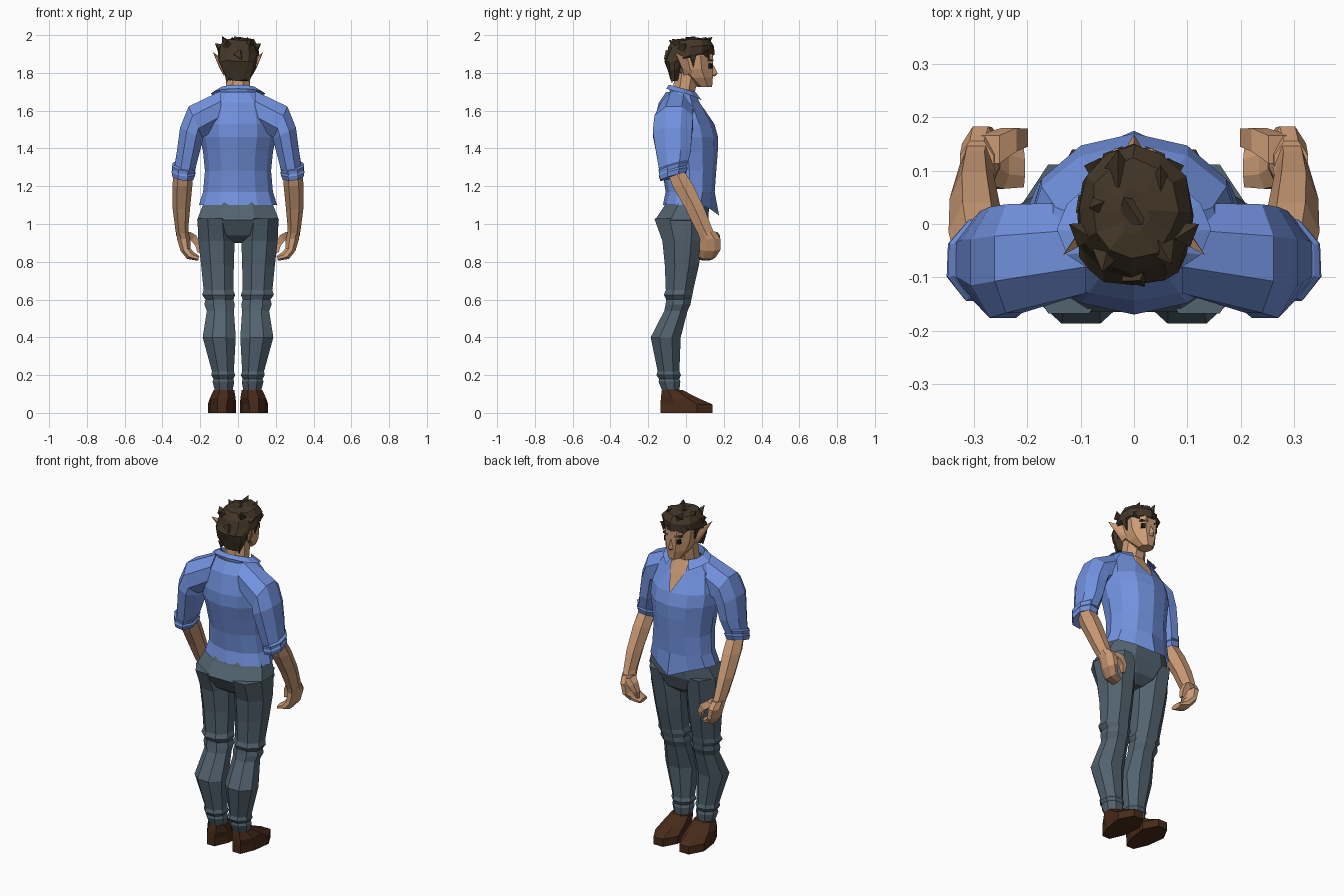
import bpy, bmesh, math, random
from mathutils import Vector, Matrix, Euler

random.seed(4)


def material(name, rgb):
    m = bpy.data.materials.new(name)
    m.diffuse_color = (*rgb, 1)
    return m


SHIRT = material("blue_cloth", (0.17, 0.29, 0.74))
SKIN = material("skin", (0.60, 0.33, 0.18))
DENIM = material("grey_cloth", (0.085, 0.125, 0.16))
LEATHER = material("leather", (0.065, 0.024, 0.010))
HAIR = material("hair", (0.055, 0.037, 0.020))
DARK = material("eye_dark", (0.012, 0.010, 0.010))


def finish(name, bm, mat, mirror=False):
    bmesh.ops.recalc_face_normals(bm, faces=bm.faces)
    me = bpy.data.meshes.new(name)
    bm.to_mesh(me)
    bm.free()
    me.materials.append(mat)
    ob = bpy.data.objects.new(name, me)
    bpy.context.collection.objects.link(ob)
    if mirror:
        ob.modifiers.new("mirror", 'MIRROR').use_mirror_merge = False
    return ob


def box(z, x0, x1, y0, y1):
    """Ring filling a rectangle at height z."""
    return ((x0 + x1) / 2, (y0 + y1) / 2, z, (x1 - x0) / 2, (y1 - y0) / 2)


def mid(z, w, y0, y1):
    return box(z, -w, w, y0, y1)


def loft(name, rings, mat, n=8, caps=(True, True), mirror=False, edit=None):
    """Skin rings (x, y, z, rx, ry, tilt outward, tilt forward) of n sides."""
    bm = bmesh.new()
    phase, k = (0.5, 1 / math.cos(math.pi / n)) if n in (4, 8) else (0, 1)
    rows = []
    for x, y, z, rx, ry, *tilt in rings:
        ty, tx = (list(tilt) + [0, 0])[:2]
        rot = Euler((math.radians(tx), -math.radians(ty), 0)).to_matrix()
        row = []
        for i in range(n):
            a = 2 * math.pi * (i + phase) / n
            p = rot @ Vector((rx * k * math.cos(a), ry * k * math.sin(a), 0))
            row.append(bm.verts.new(p + Vector((x, y, z))))
        rows.append(row)
    for a, b in zip(rows, rows[1:]):
        for i in range(n):
            j = (i + 1) % n
            bm.faces.new((a[i], a[j], b[j], b[i]))
    if caps[0]:
        bm.faces.new(rows[0])
    if caps[1]:
        bm.faces.new(rows[-1])
    if edit:
        edit(bm, rows)
    return finish(name, bm, mat, mirror)


def hull(name, pts, mat, mirror=False):
    bm = bmesh.new()
    for p in pts:
        bm.verts.new(p)
    bmesh.ops.convex_hull(bm, input=bm.verts)
    return finish(name, bm, mat, mirror)


# shirt body: pointed front hem and V neck
def shirt_edit(bm, rows):
    for v, dz in zip((rows[0][3], rows[0][2], rows[0][4]), (-0.055, -0.02, -0.02)):
        v.co.z += dz
    rows[0][3].co.y += 0.03
    for row, x in ((rows[-1], 0.055), (rows[-2], 0.05)):
        row[2].co.x, row[4].co.x = x, -x
    bmesh.ops.delete(bm, geom=[rows[-1][3], rows[-2][3]], context='VERTS')
    for i in (2, 4):
        bm.faces.new((rows[-3][3], rows[-3][i], rows[-2][i]))


loft("shirt_body", [
    mid(1.10, 0.207, -0.122, 0.145), mid(1.17, 0.185, -0.108, 0.152),
    mid(1.28, 0.175, -0.125, 0.16), mid(1.38, 0.185, -0.15, 0.168),
    mid(1.46, 0.20, -0.17, 0.17), mid(1.53, 0.20, -0.17, 0.15),
    mid(1.64, 0.17, -0.145, 0.09), mid(1.70, 0.12, -0.105, 0.055)],
    SHIRT, 12, (False, False), edit=shirt_edit)


# collar: folded band, open at the front and sloping forward
def collar_edit(bm, rows):
    for v in bm.verts:
        v.co.z -= 0.27 * (v.co.y + 0.1)
    for i in (2, 4):
        rows[-1][i].co.z -= 0.015
        rows[-1][i].co.y += 0.012
    bmesh.ops.delete(bm, geom=[r[3] for r in rows], context='VERTS')


loft("collar", [mid(1.695, 0.095, -0.085, 0.06), mid(1.74, 0.10, -0.09, 0.06),
                mid(1.715, 0.145, -0.105, 0.085)],
     SHIRT, 12, (False, False), edit=collar_edit)

# sleeves run from the neck over the shoulder to the elbow
loft("sleeves", [
    (0.09, -0.045, 1.61, 0.095, 0.085, 90), (0.225, -0.065, 1.54, 0.09, 0.102, 66),
    (0.246, -0.072, 1.48, 0.068, 0.104, 27), (0.263, -0.067, 1.385, 0.06, 0.092, 6),
    (0.283, -0.067, 1.29, 0.055, 0.075, 0, 14)], SHIRT, mirror=True)
loft("sleeve_cuffs", [
    (0.284, -0.068, 1.315, 0.054, 0.074, 5, 16), (0.286, -0.068, 1.305, 0.063, 0.08, 8, 16),
    (0.288, -0.069, 1.285, 0.058, 0.074, 8, 16), (0.288, -0.068, 1.275, 0.063, 0.078, 8, 16),
    (0.291, -0.068, 1.25, 0.056, 0.07, 8, 16)], SHIRT, mirror=True)

# forearms, hands and thumbs
loft("forearms", [
    (0.29, -0.05, 1.27, 0.05, 0.055), (0.295, -0.015, 1.20, 0.053, 0.064),
    (0.30, 0.048, 1.08, 0.046, 0.058), (0.298, 0.092, 0.98, 0.035, 0.052),
    (0.293, 0.112, 0.94, 0.034, 0.05)], SKIN, 6, mirror=True)
loft("hands", [
    (0.295, 0.108, 0.96, 0.032, 0.048), (0.288, 0.128, 0.92, 0.035, 0.055),
    (0.278, 0.127, 0.865, 0.027, 0.055, -15), (0.252, 0.112, 0.833, 0.025, 0.046, -45),
    (0.208, 0.105, 0.818, 0.013, 0.036, -75)], SKIN, 8, mirror=True)
loft("thumbs", [
    (0.275, 0.14, 0.95, 0.024, 0.026, -20), (0.235, 0.158, 0.925, 0.02, 0.022, -45),
    (0.213, 0.162, 0.89, 0.014, 0.017, -10), (0.207, 0.155, 0.85, 0.008, 0.009)],
    SKIN, 4, mirror=True)

# trousers: hips, then legs with creases at knee and ankle
loft("trouser_hips", [
    mid(1.14, 0.17, -0.095, 0.115), mid(1.09, 0.19, -0.118, 0.122),
    mid(1.02, 0.217, -0.165, 0.118), mid(0.94, 0.14, -0.12, 0.09),
    mid(0.90, 0.05, -0.06, 0.04)], DENIM)
loft("trouser_legs", [
    box(1.03, 0.03, 0.215, -0.168, 0.112), box(0.91, 0.018, 0.21, -0.125, 0.09),
    box(0.78, 0.022, 0.195, -0.112, 0.068), box(0.65, 0.025, 0.182, -0.107, 0.038),
    box(0.625, 0.015, 0.19, -0.117, 0.034), box(0.60, 0.025, 0.172, -0.105, 0.028),
    box(0.575, 0.017, 0.178, -0.108, 0.024), box(0.54, 0.022, 0.165, -0.115, 0.008),
    box(0.40, 0.012, 0.187, -0.187, -0.028), box(0.22, 0.022, 0.138, -0.15, -0.035),
    box(0.20, 0.015, 0.142, -0.157, -0.027), box(0.18, 0.025, 0.13, -0.142, -0.035),
    box(0.165, 0.02, 0.135, -0.145, -0.03), box(0.11, 0.03, 0.12, -0.123, -0.036)],
    DENIM, mirror=True)


# shoes: flat sole, sloping instep, blunt toe
def shoe_edit(bm, rows):
    for row in rows[:2]:
        for v in row:
            if v.co.y < -0.05:
                v.co.x = 0.083 + (v.co.x - 0.083) * 0.8


loft("shoes", [
    box(0.0, 0.01, 0.16, -0.135, 0.14), box(0.045, 0.01, 0.16, -0.135, 0.14),
    box(0.08, 0.013, 0.148, -0.133, 0.06), box(0.122, 0.02, 0.128, -0.128, -0.02)],
    LEATHER, mirror=True, edit=shoe_edit)

# neck and the chest seen inside the V
loft("neck_and_chest", [
    mid(1.50, 0.13, -0.08, 0.135), mid(1.62, 0.11, -0.08, 0.08),
    mid(1.69, 0.065, -0.07, 0.045), mid(1.80, 0.06, -0.06, 0.07)], SKIN)

# head, nose, ears and eyes
loft("head", [
    mid(1.725, 0.036, 0.06, 0.138), mid(1.775, 0.066, -0.01, 0.142),
    mid(1.82, 0.08, -0.06, 0.142), mid(1.89, 0.088, -0.08, 0.142),
    mid(1.95, 0.07, -0.06, 0.115)], SKIN)
hull("nose", [(0, 0.168, 1.797), (0.018, 0.138, 1.785), (-0.018, 0.138, 1.785),
              (0, 0.138, 1.855), (0, 0.15, 1.78)], SKIN)
hull("ears", [(0.078, 0.02, 1.87), (0.075, -0.01, 1.785), (0.075, 0.03, 1.80),
              (0.133, -0.058, 1.91), (0.10, -0.022, 1.83), (0.08, -0.03, 1.85)], SKIN, True)
hull("eyes", [(x, y, z) for x in (0.033, 0.052) for y in (0.11, 0.141 - (x - 0.033) * 0.5)
              for z in (1.822, 1.85)], DARK, True)
hull("eyebrows", [(x, y, z) for x in (0.022, 0.058) for y in (0.11, 0.146 - (x - 0.022) * 0.4)
                  for z in (1.862, 1.872)], HAIR, True)


# hair cap with slight irregularity
def rough(bm, rows):
    for v in bm.verts:
        v.co += Vector([random.uniform(-0.006, 0.006) for _ in range(3)])


loft("hair_cap", [
    mid(1.76, 0.062, -0.08, -0.03), mid(1.815, 0.088, -0.10, -0.025),
    mid(1.865, 0.102, -0.112, -0.005), mid(1.895, 0.11, -0.107, 0.145),
    mid(1.94, 0.108, -0.095, 0.145), mid(1.975, 0.08, -0.065, 0.12),
    mid(1.982, 0.03, -0.02, 0.07)], HAIR, 12, edit=rough)

# hair tufts: pointed locks given as root, tip, thickness
tufts = [((-0.06, 0.04, 1.95), (-0.085, 0.03, 1.995), 0.03),
         ((0.0, 0.02, 1.96), (-0.02, 0.05, 1.992), 0.04),
         ((0.05, 0.06, 1.95), (0.05, 0.11, 1.99), 0.035),
         ((-0.03, 0.09, 1.95), (-0.03, 0.14, 1.99), 0.035),
         ((0.05, -0.04, 1.95), (0.07, -0.075, 1.98), 0.03),
         ((-0.05, -0.05, 1.94), (-0.06, -0.09, 1.975), 0.03),
         ((0.0, -0.09, 1.90), (0.02, -0.118, 1.87), 0.03)]
for x in (-0.07, -0.025, 0.025, 0.07):
    tufts.append(((x, 0.13 - abs(x) * 0.4, 1.915), (x * 0.9, 0.152 - abs(x) * 0.4, 1.872), 0.025))
for s in (-1, 1):
    tufts += [((s * 0.09, 0.035, 1.895), (s * 0.083, 0.04, 1.825), 0.024),
              ((s * 0.09, -0.02, 1.93), (s * 0.122, 0.0, 1.955), 0.028),
              ((s * 0.055, -0.07, 1.79), (s * 0.06, -0.075, 1.745), 0.022)]
bm = bmesh.new()
for root, tip, r in tufts:
    a, d = Vector(root), Vector(tip) - Vector(root)
    m = Matrix.Translation(a + d / 2) @ d.to_track_quat('Z', 'Y').to_matrix().to_4x4()
    bmesh.ops.create_cone(bm, cap_ends=True, segments=4, radius1=r, radius2=0,
                          depth=d.length, matrix=m)
finish("hair_tufts", bm, HAIR)
